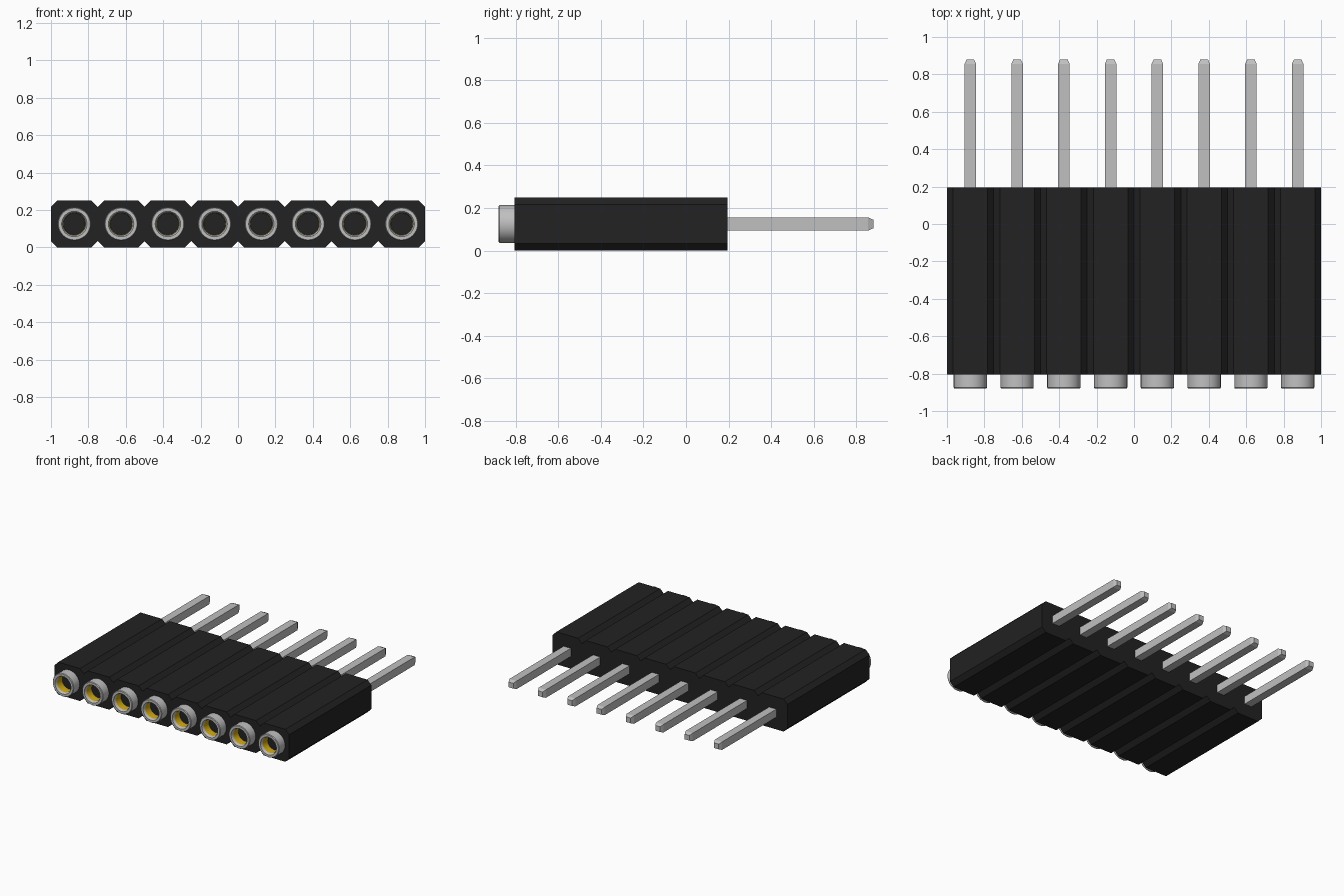
import bpy, math

if "Cube" in bpy.data.objects:
    bpy.data.objects.remove(bpy.data.objects["Cube"])

N, PITCH = 8, 0.25
ZC = 0.125                      # height of the contact axes
FRONT, BACK = -0.805, 0.195     # housing ends
TIP = 0.88


def material(name, rgb):
    m = bpy.data.materials.new(name)
    m.diffuse_color = (*rgb, 1)
    m.use_nodes = True
    m.node_tree.nodes["Principled BSDF"].inputs["Base Color"].default_value = m.diffuse_color
    return m


black = material("black plastic", (0.016, 0.016, 0.016))
silver = material("silver metal", (0.53, 0.53, 0.53))
gold = material("gold contact", (0.58, 0.36, 0.006))


def new_mesh(name, verts, faces, mats):
    me = bpy.data.meshes.new(name)
    me.from_pydata(verts, [], faces)
    for m in mats:
        me.materials.append(m)
    return me


def place(name, me, loc=(0, 0, 0)):
    ob = bpy.data.objects.new(name, me)
    ob.location = loc
    bpy.context.collection.objects.link(ob)
    return ob


def loft(name, rings, mats, cap_start=True, cap_end=True):
    """Skin equal-length rings of points, ordered along +y."""
    n = len(rings[0])
    verts = [p for r in rings for p in r]
    faces = [(k * n + i, (k + 1) * n + i, (k + 1) * n + (i + 1) % n, k * n + (i + 1) % n)
             for k in range(len(rings) - 1) for i in range(n)]
    if cap_start:
        faces.append(tuple(range(n)))
    if cap_end:
        faces.append(tuple(reversed(range((len(rings) - 1) * n, len(rings) * n))))
    return new_mesh(name, verts, faces, mats)


# Housing: strip of joined octagonal cells, notched above and below
c = 0.033
bottom = []
for i in range(N):
    x0 = -1 + i * PITCH
    bottom += [(x0, c), (x0 + c, 0), (x0 + PITCH - c, 0)]
bottom.append((1, c))
profile = bottom + [(x, 2 * ZC - z) for x, z in reversed(bottom)]
place("housing", loft("housing", [[(x, y, z) for x, z in profile] for y in (FRONT, BACK)], [black]))


# Pin: square bar with a chamfered tip
def square(h, y):
    return [(-h, y, -h), (h, y, -h), (h, y, h), (-h, y, h)]


pin = loft("pin", [square(0.031, BACK - 0.02), square(0.031, TIP - 0.025), square(0.02, TIP)], [silver])


# Socket: silver collar turned around y, with a gold bore and floor
SEG = 32


def circle(r, y):
    return [(r * math.cos(a), y, r * math.sin(a))
            for a in (2 * math.pi * k / SEG for k in range(SEG))]


steps = [(0.058, -0.80), (0.060, -0.862), (0.068, -TIP), (0.085, -TIP),
         (0.089, -TIP + 0.005), (0.089, FRONT + 0.02)]
socket = loft("socket", [circle(r, y) for r, y in steps], [silver, gold], cap_end=False)
for p in socket.polygons:
    # bore wall and floor are gold, everything outside is silver
    near = max(math.hypot(socket.vertices[v].co.x, socket.vertices[v].co.z) for v in p.vertices)
    p.material_index = 1 if near < 0.0615 else 0

for i in range(N):
    x = -1 + PITCH * (i + 0.5)
    place(f"pin_{i + 1}", pin, (x, 0, ZC))
    s = place(f"socket_{i + 1}", socket, (x, 0, ZC))

# Smooth the turned collars, keeping the rim edges sharp
bpy.context.view_layer.objects.active = s
s.select_set(True)
bpy.ops.object.shade_smooth_by_angle(angle=math.radians(30))
